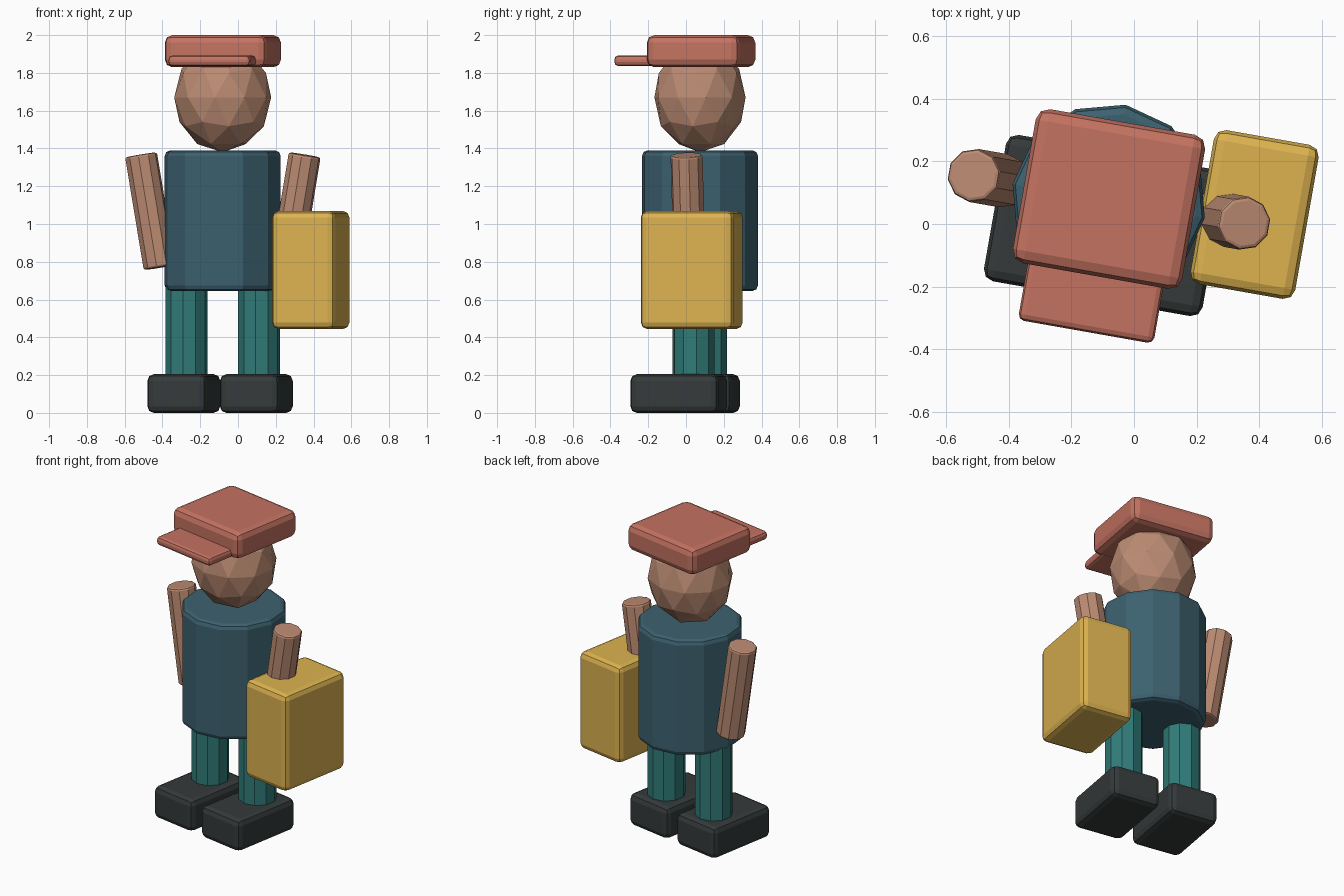
import bpy, bmesh
from math import radians
from mathutils import Matrix, Vector

if "Cube" in bpy.data.objects:
    bpy.data.objects.remove(bpy.data.objects["Cube"])

# The whole figure stands off-centre and is turned ten degrees
PLACE = Matrix.Translation((-0.081, 0.074, 0)) @ Matrix.Rotation(radians(-10), 4, 'Z')


def material(name, rgb):
    m = bpy.data.materials.new(name)
    m.diffuse_color = (*rgb, 1)
    m.use_nodes = True
    m.node_tree.nodes["Principled BSDF"].inputs["Base Color"].default_value = m.diffuse_color
    return m


RED = material("red", (0.55, 0.17, 0.12))
SKIN = material("skin", (0.50, 0.26, 0.17))
BLUE = material("blue", (0.045, 0.12, 0.16))
TEAL = material("teal", (0.03, 0.20, 0.19))
DARK = material("dark", (0.035, 0.042, 0.042))
YELLOW = material("yellow", (0.72, 0.45, 0.08))


def finish(name, bm, mat, loc, tilt=0, bevel=0):
    """Bevel the sharp edges and place the part in the turned frame."""
    if bevel:
        edges = [e for e in bm.edges if e.calc_face_angle(0) > radians(45)]
        bmesh.ops.bevel(bm, geom=edges, offset=bevel, segments=2, profile=0.5,
                        affect='EDGES', clamp_overlap=True)
    bm.transform(PLACE @ Matrix.Translation(loc) @ Matrix.Rotation(tilt, 4, 'Y'))
    bmesh.ops.recalc_face_normals(bm, faces=bm.faces)
    me = bpy.data.meshes.new(name)
    bm.to_mesh(me)
    bm.free()
    me.materials.append(mat)
    ob = bpy.data.objects.new(name, me)
    bpy.context.collection.objects.link(ob)
    return ob


def box(name, size, loc, mat, bevel):
    bm = bmesh.new()
    bmesh.ops.create_cube(bm, size=1)
    bmesh.ops.scale(bm, vec=Vector(size), verts=bm.verts)
    return finish(name, bm, mat, loc, 0, bevel)


def cylinder(name, sides, radius, depth, loc, mat, bevel, tilt=0):
    bm = bmesh.new()
    bmesh.ops.create_cone(bm, cap_ends=True, segments=sides, radius1=radius,
                          radius2=radius, depth=depth)
    return finish(name, bm, mat, loc, tilt, bevel)


# Torso
cylinder("torso", 12, 0.312, 0.745, (0, 0, 1.0175), BLUE, 0.03)

# Faceted head
bm = bmesh.new()
bmesh.ops.create_icosphere(bm, subdivisions=2, radius=1)
bmesh.ops.scale(bm, vec=Vector((0.26, 0.245, 0.29)), verts=bm.verts)
finish("head", bm, SKIN, (0, 0, 1.67))

# Cap and its peak
box("cap", (0.55, 0.50, 0.17), (0, 0.006, 1.915), RED, 0.04)
box("cap_peak", (0.44, 0.28, 0.055), (0, -0.285, 1.864), RED, 0.02)

# Legs, shoes and arms on both sides
for side, s in (("left", -1), ("right", 1)):
    cylinder(side + "_leg", 10, 0.112, 0.52, (s * 0.195, 0, 0.42), TEAL, 0.012)
    box(side + "_shoe", (0.32, 0.475, 0.205), (s * 0.195, -0.08, 0.1025), DARK, 0.035)
    cylinder(side + "_arm", 10, 0.086, 0.605, (s * 0.39, 0.005, 1.068), SKIN, 0.012,
             s * radians(9.5))

# Carried case
box("case", (0.34, 0.50, 0.625), (0.467, 0.038, 0.7565), YELLOW, 0.035)
